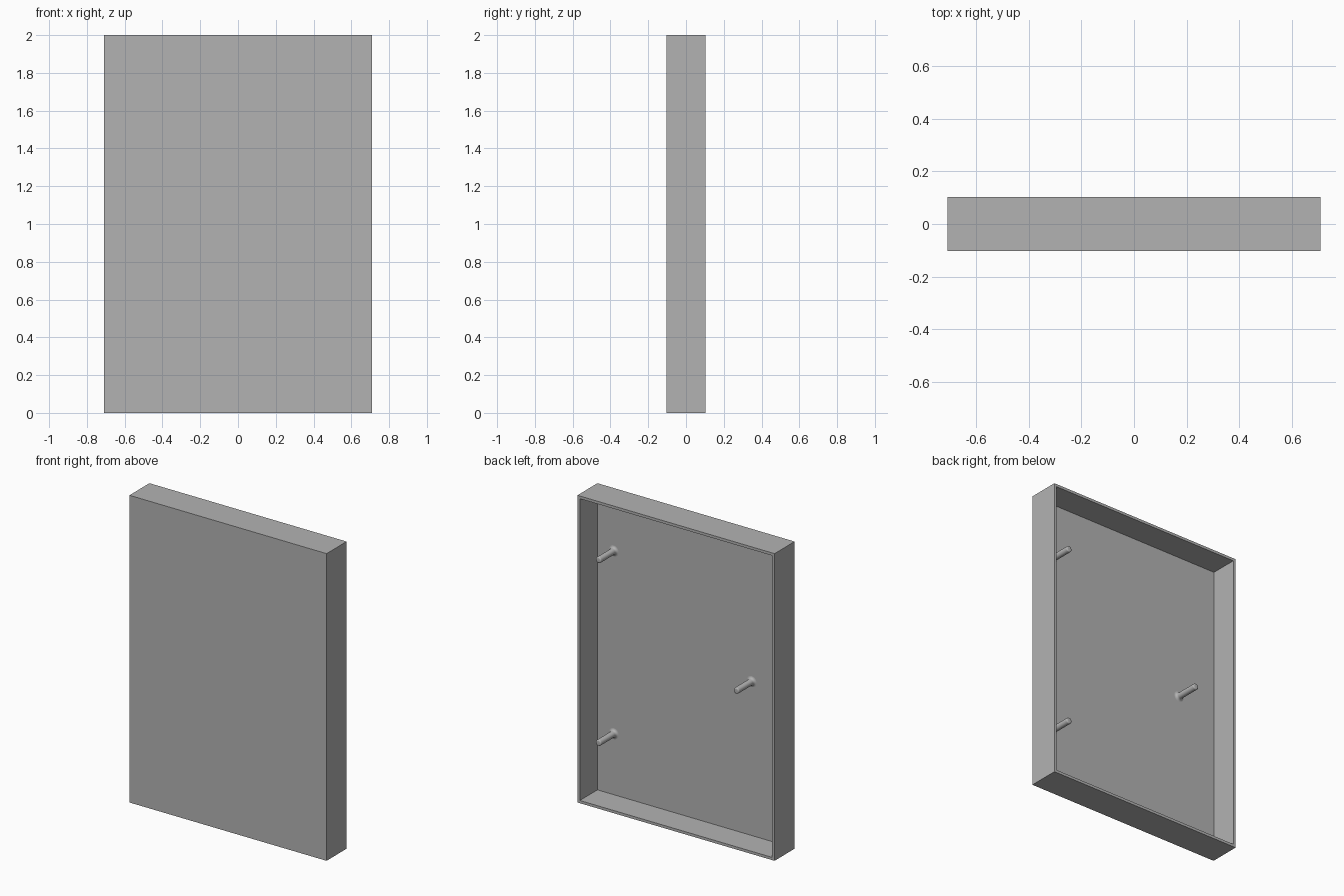
import bpy
import bmesh
import math
from mathutils import Matrix, Vector

WIDTH, DEPTH, HEIGHT = 1.42, 0.206, 2.0
WALL = 0.025

default = bpy.data.objects.get("Cube")
if default:
    bpy.data.objects.remove(default, do_unlink=True)

# Plain grey material shared by every part
grey = bpy.data.materials.new("plain_grey")
grey.use_nodes = True
grey.diffuse_color = (0.45, 0.45, 0.45, 1)
grey.node_tree.nodes["Principled BSDF"].inputs["Base Color"].default_value = (0.45, 0.45, 0.45, 1)


def make_object(name, bm):
    bmesh.ops.recalc_face_normals(bm, faces=bm.faces)
    mesh = bpy.data.meshes.new(name)
    bm.to_mesh(mesh)
    bm.free()
    mesh.materials.append(grey)
    obj = bpy.data.objects.new(name, mesh)
    bpy.context.collection.objects.link(obj)
    return obj


# Cover panel: a box hollowed out from the back
bm = bmesh.new()
bmesh.ops.create_cube(bm, size=1)
bmesh.ops.scale(bm, vec=(WIDTH, DEPTH, HEIGHT), verts=bm.verts)
bmesh.ops.translate(bm, vec=(0, 0, HEIGHT / 2), verts=bm.verts)
back = max(bm.faces, key=lambda f: f.calc_center_median().y)
bmesh.ops.inset_region(bm, faces=[back], thickness=WALL)
bmesh.ops.translate(bm, vec=(0, WALL - DEPTH, 0), verts=back.verts)
# Split the rim from the recess: the four inner side walls
inner = list(back.verts)
lip = [e.other_vert(v) for v in inner for e in v.link_edges if e.other_vert(v) not in inner]
outer = [v for v in bm.verts if v not in inner and v not in lip]
if len(lip) != len(inner):
    raise RuntimeError("unexpected panel shape")
for v in inner:
    v.co.y = DEPTH / 2
bmesh.ops.delete(bm, geom=[back], context='FACES_ONLY')
rim_edges = [e for e in bm.edges if e.is_boundary]
walls = bmesh.ops.extrude_edge_only(bm, edges=rim_edges)["geom"]
floor_verts = [g for g in walls if isinstance(g, bmesh.types.BMVert)]
for v in floor_verts:
    v.co.y = WALL - DEPTH / 2
bmesh.ops.holes_fill(bm, edges=[e for e in bm.edges if e.is_boundary], sides=4)
make_object("cover_panel", bm)


def make_pin(name, x, z):
    """Round peg with a flared foot and a rounded tip, pointing to the back."""
    foot, radius, length, fillet, tip = 0.036, 0.02, 0.16, 0.016, 0.008
    steps = 5
    profile = []
    for i in range(steps + 1):
        a = math.pi / 2 * i / steps
        profile.append((foot - fillet * math.sin(a), fillet * (1 - math.cos(a))))
    for i in range(steps + 1):
        a = math.pi / 2 * i / steps
        profile.append((radius - tip + tip * math.cos(a), length - tip + tip * math.sin(a)))
    profile.append((0, length))
    pin = bmesh.new()
    verts = [pin.verts.new((r, y, 0)) for r, y in profile]
    edges = [pin.edges.new(pair) for pair in zip(verts, verts[1:])]
    bmesh.ops.spin(pin, geom=verts + edges, cent=(0, 0, 0), axis=(0, 1, 0),
                   angle=math.tau, steps=32)
    bmesh.ops.remove_doubles(pin, verts=pin.verts, dist=0.0001)
    bmesh.ops.transform(pin, matrix=Matrix.Translation(Vector((x, WALL - DEPTH / 2, z))),
                        verts=pin.verts)
    obj = make_object(name, pin)
    bpy.ops.object.select_all(action='DESELECT')
    obj.select_set(True)
    bpy.context.view_layer.objects.active = obj
    bpy.ops.object.shade_smooth_by_angle(angle=math.radians(40))


# Three mounting pins inside the recess
make_pin("upper_left_pin", 0.575, 1.605)
make_pin("lower_left_pin", 0.575, 0.415)
make_pin("middle_right_pin", -0.418, 1.02)
